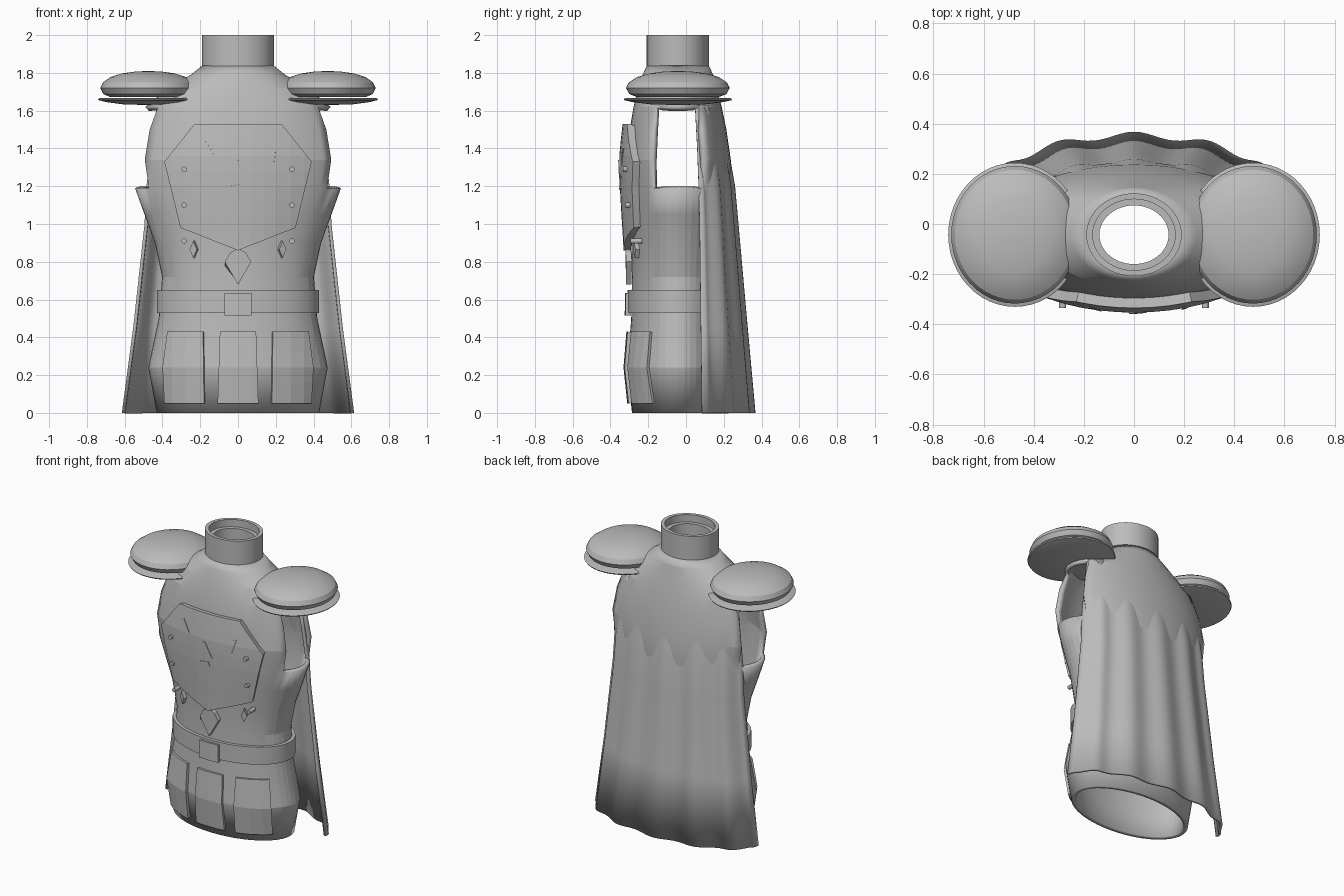
import bpy, bmesh, math
from mathutils import Vector

cube = bpy.data.objects.get("Cube")
if cube:
    bpy.data.objects.remove(cube)

grey = bpy.data.materials.new("plain grey")
grey.use_nodes = True
grey.diffuse_color = (0.5, 0.5, 0.5, 1)
grey.node_tree.nodes["Principled BSDF"].inputs["Base Color"].default_value = (0.5, 0.5, 0.5, 1)

CY = -0.043   # depth of the torso axis
SEG = 48

# torso profile: height, half width, front depth, back depth
TORSO = [(0, .43, .243, .243), (.24, .475, .268, .25), (.5, .42, .247, .245),
         (.72, .402, .243, .245), (.9, .44, .247, .262), (1.05, .495, .257, .28),
         (1.19, .545, .265, .29), (1.34, .57, .27, .28), (1.5, .54, .255, .257),
         (1.62, .49, .235, .232), (1.72, .37, .21, .205), (1.79, .25, .187, .187),
         (1.84, .188, .163, .163)]


def section(z):
    """Torso half width and depths at a height."""
    for a, b in zip(TORSO, TORSO[1:]):
        if z <= b[0]:
            t = (z - a[0]) / (b[0] - a[0])
            return [p + (q - p) * t for p, q in zip(a[1:], b[1:])]
    return TORSO[-1][1:]


def front_y(x, z):
    rx, front, _ = section(z)
    return CY - front * math.sqrt(max(0.02, 1 - (x / rx) ** 2))


def finish(bm, name, thickness=0, offset=-1, smooth=None):
    mesh = bpy.data.meshes.new(name)
    bm.normal_update()
    bm.to_mesh(mesh)
    bm.free()
    mesh.materials.append(grey)
    obj = bpy.data.objects.new(name, mesh)
    bpy.context.collection.objects.link(obj)
    if thickness:
        mod = obj.modifiers.new("thickness", 'SOLIDIFY')
        mod.thickness, mod.offset = thickness, offset
    if smooth:
        bpy.ops.object.select_all(action='DESELECT')
        obj.select_set(True)
        bpy.context.view_layer.objects.active = obj
        bpy.ops.object.shade_smooth_by_angle(angle=math.radians(smooth))
    return obj


def loft(rings, centre=(0, CY), closed=False):
    """Stack elliptical rings of (z, half width, front depth, back depth)."""
    bm = bmesh.new()
    loops = []
    for z, rx, front, back in rings:
        loop = []
        for i in range(SEG):
            a = math.tau * i / SEG
            s = math.sin(a)
            loop.append(bm.verts.new((centre[0] + rx * math.cos(a),
                                      centre[1] + s * (back if s > 0 else front), z)))
        loops.append(loop)
    pairs = list(zip(loops, loops[1:]))
    if closed:
        pairs.append((loops[-1], loops[0]))
    for low, high in pairs:
        for i in range(SEG):
            j = (i + 1) % SEG
            bm.faces.new((low[i], low[j], high[j], high[i]))
    return bm


def panel(name, outline, lift, thickness, rim=0):
    """Plate cut to an x-z outline and wrapped onto the torso front."""
    bm = bmesh.new()
    face = bm.faces.new([bm.verts.new((x, 0, z)) for x, z in outline])
    if rim:
        bmesh.ops.inset_region(bm, faces=[face], thickness=rim)
        bmesh.ops.delete(bm, geom=[face], context='FACES')
    for axis, step, low, high in ((0, .07, -6, 7), (2, .08, 0, 21)):
        for k in range(low, high):
            co, no = Vector((0, 0, 0)), Vector((0, 0, 0))
            co[axis], no[axis] = k * step, 1
            bmesh.ops.bisect_plane(bm, geom=bm.verts[:] + bm.edges[:] + bm.faces[:],
                                   plane_co=co, plane_no=no)
    for v in bm.verts:
        v.co.y = front_y(v.co.x, v.co.z) - lift
    bm.normal_update()
    turned = [f for f in bm.faces if f.normal.y > 0]
    bmesh.ops.reverse_faces(bm, faces=turned)
    return finish(bm, name, thickness)


def mirrored(points, side):
    return [(side * x, z) for x, z in points]


def diamond(x, z, w, h):
    return [(x - w, z), (x, z - h), (x + w, z), (x, z + h)]


# torso shell with an arm opening on each side
bm = loft(TORSO)
holes = []
for f in bm.faces:
    c = f.calc_center_median()
    rx, front, back = section(c.z)
    depth = (c.y - CY) / (back if c.y > CY else front)
    if 1.19 < c.z < 1.62 and abs(depth) < .5:
        holes.append(f)
bmesh.ops.delete(bm, geom=holes, context='FACES')
finish(bm, "torso", .028, smooth=9)

# collar tube with an inner step
finish(loft([(z, rx, ry, ry) for z, rx, ry in
             ((1.81, .19, .165), (2, .19, .165), (2, .165, .142), (1.95, .165, .142),
              (1.95, .138, .117), (1.81, .138, .117))], closed=True), "collar", smooth=25)

# belt and buckle
finish(loft([(z, rx, ry, ry) for z, rx, ry in
             ((.53, .43, .266), (.65, .43, .266), (.65, .395, .24), (.53, .395, .24))],
            closed=True), "belt", smooth=25)
panel("buckle", [(-.072, .515), (.072, .515), (.072, .635), (-.072, .635)], .035, .03)

# shoulder pads: a domed cushion over a shallow saucer
PAD = [(1.672, .01), (1.672, .2), (1.688, .238), (1.72, .254), (1.75, .24),
       (1.778, .2), (1.797, .14), (1.807, .07), (1.81, .003)]
SAUCER = [(1.63, .003), (1.633, .13), (1.645, .22), (1.655, .262), (1.662, .266),
          (1.667, .255), (1.668, .01)]
for side, label in ((1, "left"), (-1, "right")):
    for part, profile in (("cushion", PAD), ("saucer", SAUCER)):
        bm = loft([(z, r, r * 1.08, r * 1.08) for z, r in profile], (side * .475, CY))
        bmesh.ops.holes_fill(bm, edges=[e for e in bm.edges if e.is_boundary], sides=0)
        finish(bm, f"{label}_shoulder_{part}", smooth=25)

# cape with soft folds: height, half width, back y, edge y, fold depth
CAPE = [(1.63, .43, .165, .045, .004), (1.4, .46, .218, .055, .007), (1.2, .485, .25, .06, .01),
        (1, .495, .268, .065, .01), (.45, .555, .315, .07, .012), (0, .615, .355, .075, .013)]
bm = bmesh.new()
COLS = 72
grid = []
for z, w, back, edge, fold in CAPE:
    row = []
    for i in range(COLS + 1):
        a = math.pi * (i / COLS - .5)
        y = edge + (back - edge) * math.cos(a) + fold * math.cos(a * 12.5)
        row.append(bm.verts.new((w * math.sin(a), y, z)))
    grid.append(row)
for top, low in zip(grid, grid[1:]):
    for i in range(COLS):
        bm.faces.new((top[i], top[i + 1], low[i + 1], low[i]))
bmesh.ops.recalc_face_normals(bm, faces=bm.faces[:])
bm.normal_update()
if bm.faces[COLS // 2].normal.y < 0:
    bmesh.ops.reverse_faces(bm, faces=bm.faces[:])
finish(bm, "cape", .018, smooth=20)

# chest plate with a raised frame
half = [(.23, 1.53), (.39, 1.33), (.305, .98)]
outline = half + [(0, .86)] + mirrored(half[::-1], -1)
panel("chest_plate", outline, .042, .04)
panel("chest_frame", outline, .055, .052, rim=.02)

# cracks in the chest plate
for crack in ([(-.02, 1.34), (.0, 1.34), (.05, 1.24)], [(-.05, 1.2), (.02, 1.21), (.03, 1.18)],
              [(-.2, 1.44), (-.18, 1.45), (-.13, 1.37)], [(.2, 1.4), (.22, 1.4), (.19, 1.31)]):
    panel("chest_crack", crack, .046, .004)

# centre pendant, small side diamonds and rivets
panel("centre_diamond", [(0, .68), (.07, .8), (.04, .85), (0, .87), (-.04, .85), (-.07, .8)],
      .032, .03)
for side, label in ((1, "left"), (-1, "right")):
    panel(f"{label}_diamond", diamond(side * .237, .865, .019, .045), .025, .023)
    for z in (.91, 1.1, 1.29):
        bm = bmesh.new()
        bmesh.ops.create_cone(bm, cap_ends=True, segments=12, radius1=.014, radius2=.014, depth=.06)
        x = side * .285
        for v in bm.verts:
            v.co = Vector((x + v.co.x, front_y(x, z) - .03 + v.co.z, z + v.co.y))
        bmesh.ops.recalc_face_normals(bm, faces=bm.faces[:])
        finish(bm, f"{label}_rivet")

# hip panels hanging under the belt
panel("centre_hip_panel", [(-.108, .05), (.108, .05), (.096, .43), (-.096, .43)], .02, .018)
side_panel = [(.18, .05), (.39, .05), (.4, .24), (.375, .43), (.185, .43)]
for side, label in ((1, "left"), (-1, "right")):
    panel(f"{label}_hip_panel", mirrored(side_panel, side), .02, .018)
